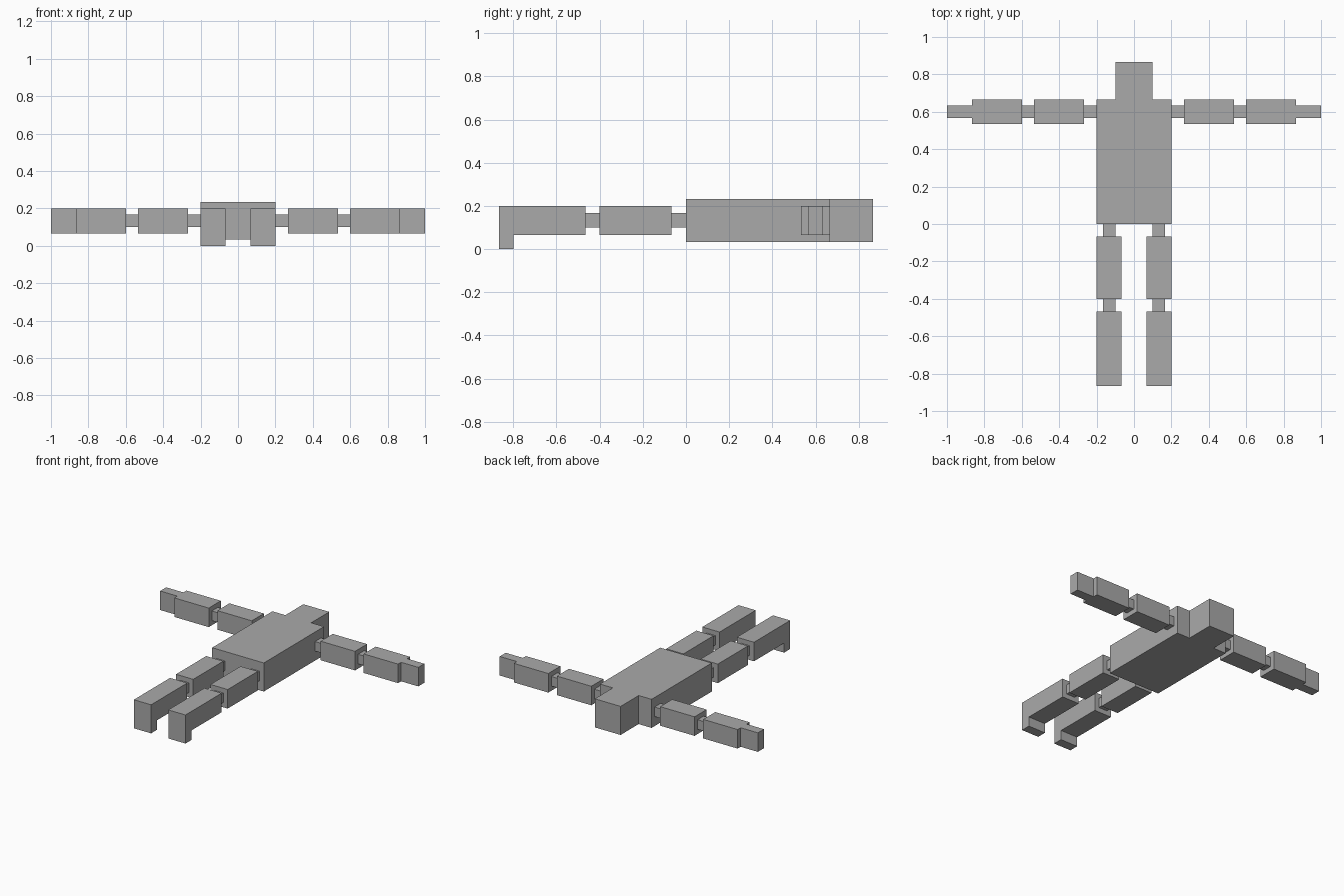
import bpy, bmesh

if "Cube" in bpy.data.objects:
    bpy.data.objects.remove(bpy.data.objects["Cube"])

U = 1 / 15  # one block unit

grey = bpy.data.materials.new("plain grey")
grey.diffuse_color = (0.4, 0.4, 0.4, 1)
grey.use_nodes = True
grey.node_tree.nodes["Principled BSDF"].inputs["Base Color"].default_value = grey.diffuse_color


def prism(name, outline, axis, lo, hi, mirror=False):
    """Extrude a closed outline (block units) along an axis; optionally mirror in x."""
    bm = bmesh.new()

    def place(a, b, c):
        p = [a, b]
        p.insert(axis, c)
        return [v * U for v in p]

    face = bm.faces.new([bm.verts.new(place(a, b, lo)) for a, b in outline])
    res = bmesh.ops.extrude_face_region(bm, geom=[face])
    shift = [0, 0, 0]
    shift[axis] = (hi - lo) * U
    bmesh.ops.translate(bm, vec=shift,
                        verts=[g for g in res["geom"] if isinstance(g, bmesh.types.BMVert)])
    bmesh.ops.recalc_face_normals(bm, faces=bm.faces)
    me = bpy.data.meshes.new(name)
    bm.to_mesh(me)
    bm.free()
    me.materials.append(grey)
    ob = bpy.data.objects.new(name, me)
    bpy.context.collection.objects.link(ob)
    if mirror:
        mod = ob.modifiers.new("other side", 'MIRROR')
        mod.use_mirror_merge = False
    return ob


def box(name, x, y, z):
    """Mirrored pair of boxes from x, y and z ranges."""
    prism(name, [(x[0], y[0]), (x[1], y[0]), (x[1], y[1]), (x[0], y[1])], 2, *z, mirror=True)


# Torso and head share one outline
prism("torso_and_head",
      [(-3, 0), (3, 0), (3, 10), (1.5, 10), (1.5, 13), (-1.5, 13), (-1.5, 10), (-3, 10)],
      2, 0.5, 3.5)

# Arms
box("shoulder_joint", (3, 4), (8.5, 9.5), (1.5, 2.5))
box("upper_arm", (4, 8), (8, 10), (1, 3))
box("elbow_joint", (8, 9), (8.5, 9.5), (1.5, 2.5))
prism("forearm_and_hand",
      [(9, 8), (13, 8), (13, 8.5), (15, 8.5), (15, 9.5), (13, 9.5), (13, 10), (9, 10)],
      2, 1, 3, mirror=True)

# Legs
box("hip_joint", (1.5, 2.5), (-1, 0), (1.5, 2.5))
box("thigh", (1, 3), (-6, -1), (1, 3))
box("knee_joint", (1.5, 2.5), (-7, -6), (1.5, 2.5))
# Shin with the foot turned down at its end
prism("shin_and_foot",
      [(-13, 0), (-12, 0), (-12, 1), (-7, 1), (-7, 3), (-13, 3)],
      0, 1, 3, mirror=True)
